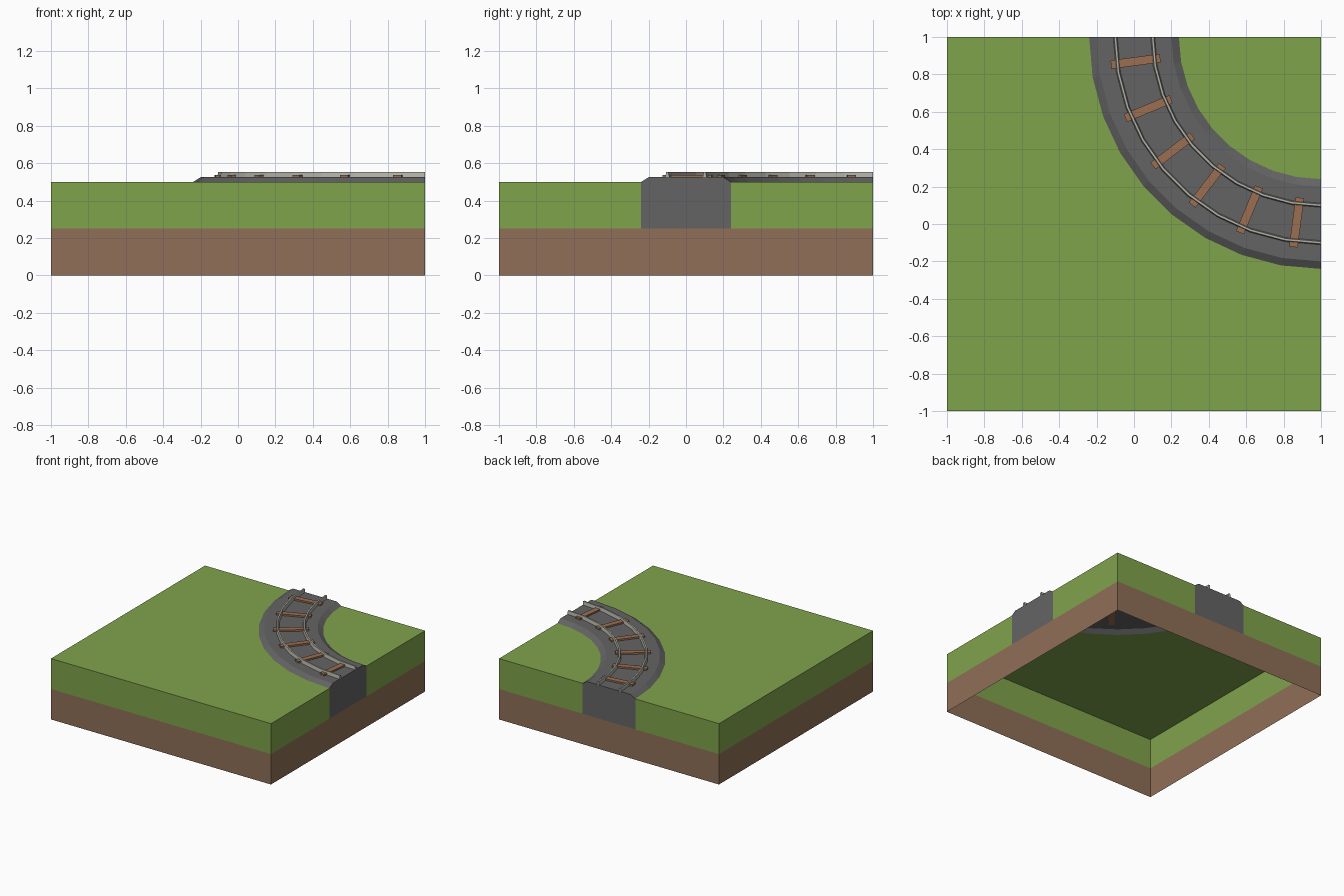
import bpy, bmesh, math
from mathutils import Vector

if "Cube" in bpy.data.objects:
    bpy.data.objects.remove(bpy.data.objects["Cube"])


def material(name, rgb):
    m = bpy.data.materials.new(name)
    lin = [((c / 255 + 0.055) / 1.055) ** 2.4 for c in rgb]
    m.diffuse_color = (*lin, 1)
    m.use_nodes = True
    m.node_tree.nodes["Principled BSDF"].inputs["Base Color"].default_value = m.diffuse_color
    return m


GRASS = material("grass green", (128, 163, 75))
DIRT = material("dirt brown", (143, 111, 87))
GRAVEL = material("gravel grey", (100, 100, 100))
WOOD = material("tie wood", (155, 110, 82))
STEEL = material("rail steel", (178, 178, 168))

SEGS = 9                       # ten degrees per track segment
TOP, MID, BED = 0.5, 0.25, 0.525
R_IN, R_OUT = 0.76, 1.24       # foot of the gravel bed, about the corner (1, 1)


def polar(r, deg, z):
    a = math.radians(deg)
    return (1 - r * math.cos(a), 1 - r * math.sin(a), z)


def arc(r, z):
    return [polar(r, 90 * i / SEGS, z) for i in range(SEGS + 1)]


def build(name, faces, mat):
    """faces: list of (points, outward direction)"""
    bm = bmesh.new()
    for pts, out in faces:
        f = bm.faces.new([bm.verts.new(p) for p in pts])
        f.normal_update()
        if f.normal.dot(Vector(out)) < 0:
            f.normal_flip()
    bmesh.ops.remove_doubles(bm, verts=bm.verts[:], dist=1e-5)
    me = bpy.data.meshes.new(name)
    bm.to_mesh(me)
    bm.free()
    me.materials.append(mat)
    ob = bpy.data.objects.new(name, me)
    bpy.context.collection.objects.link(ob)
    return ob


def wall(axis, side, a, b, z0, z1):
    """Upright panel on the plane axis = side, from a to b"""
    def p(t, z):
        return (side, t, z) if axis == 0 else (t, side, z)
    out = (side, 0, 0) if axis == 0 else (0, side, 0)
    return ([p(a, z0), p(b, z0), p(b, z1), p(a, z1)], out)


def sweep(profile):
    """Sweep an open (radius, z) profile round the bend, with end caps"""
    faces = []
    for (r0, z0), (r1, z1) in zip(profile, profile[1:]):
        for i in range(SEGS):
            a, b = 90 * i / SEGS, 90 * (i + 1) / SEGS
            # profile runs inside to outside, so outward is left of travel
            dr, dz = r1 - r0, z1 - z0
            out = Vector(polar(-dz, (a + b) / 2, dr)) - Vector((1, 1, 0))
            faces.append(([polar(r0, a, z0), polar(r0, b, z0),
                           polar(r1, b, z1), polar(r1, a, z1)], out))
    faces.append(([polar(r, 0, z) for r, z in profile], (0, 1, 0)))
    faces.append(([polar(r, 90, z) for r, z in profile], (1, 0, 0)))
    return faces


# dirt skirt, open underneath
build("dirt_base", [wall(ax, s, -1, 1, 0, MID) for ax in (0, 1) for s in (-1, 1)], DIRT)

# grass walls, leaving gaps where the track meets the edge, and the top surface
grass = [wall(ax, -1, -1, 1, MID, TOP) for ax in (0, 1)]
for ax in (0, 1):
    grass += [wall(ax, 1, -1, -0.24, MID, TOP), wall(ax, 1, 0.24, 1, MID, TOP)]
up = (0, 0, 1)
grass.append((arc(R_IN, TOP) + [(1, 1, TOP)], up))
grass.append((arc(R_OUT, TOP) + [(1, -1, TOP), (-1, -1, TOP), (-1, 1, TOP)], up))
build("grass_layer", grass, GRASS)

# gravel bed with sloped shoulders and end panels
bed = sweep([(R_IN, TOP), (0.80, BED), (1.20, BED), (R_OUT, TOP)])
bed += [wall(ax, 1, -0.24, 0.24, MID, TOP) for ax in (0, 1)]
build("gravel_bed", bed, GRAVEL)

# rails
for name, r in (("inner_rail", 0.9), ("outer_rail", 1.1)):
    build(name, sweep([(r - 0.011, BED), (r - 0.006, 0.553),
                       (r + 0.006, 0.553), (r + 0.011, BED)]), STEEL)

# wooden ties
for i in range(6):
    deg = 7.5 + 15 * i
    bpy.ops.mesh.primitive_cube_add(size=1, location=polar(1.0, deg, BED + 0.006),
                                    rotation=(0, 0, math.radians(deg)))
    tie = bpy.context.object
    tie.name = f"tie_{i + 1}"
    tie.scale = (0.265, 0.046, 0.014)
    tie.data.materials.append(WOOD)
